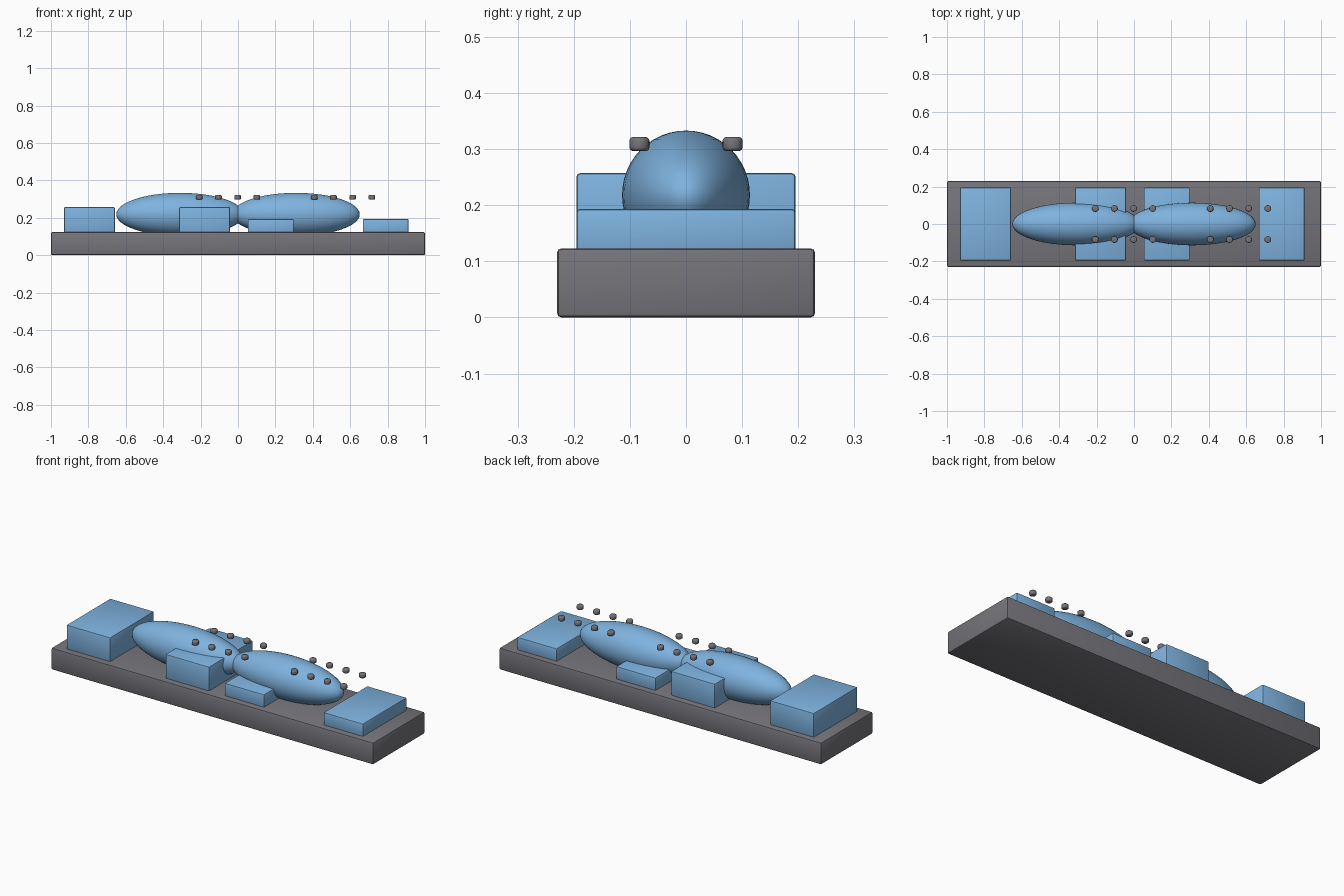
import bpy
from math import radians

cube = bpy.data.objects.get("Cube")
if cube:
    bpy.data.objects.remove(cube, do_unlink=True)


def material(name, rgb):
    mat = bpy.data.materials.new(name)
    mat.use_nodes = True
    mat.diffuse_color = (*rgb, 1)
    mat.node_tree.nodes["Principled BSDF"].inputs["Base Color"].default_value = (*rgb, 1)
    return mat


grey = material("dark grey", (0.18, 0.175, 0.195))
blue = material("sky blue", (0.21, 0.45, 0.74))


def finish(name, mat, bevel=0, segments=2):
    """Name, colour, bevel and smooth the active object."""
    obj = bpy.context.object
    obj.name = name
    obj.data.materials.append(mat)
    bpy.ops.object.transform_apply(location=False, rotation=False, scale=True)
    if bevel:
        mod = obj.modifiers.new("rounded edges", 'BEVEL')
        mod.width = bevel
        mod.segments = segments
        mod.limit_method = 'ANGLE'
        mod.angle_limit = radians(50)
        bpy.ops.object.modifier_apply(modifier=mod.name)
    bpy.ops.object.shade_smooth_by_angle(angle=radians(35))
    return obj


def block(name, mat, x0, x1, half_depth, z0, z1, bevel):
    bpy.ops.mesh.primitive_cube_add(size=1, location=((x0 + x1) / 2, 0, (z0 + z1) / 2))
    bpy.context.object.scale = (x1 - x0, 2 * half_depth, z1 - z0)
    return finish(name, mat, bevel)


# Base slab
TOP = 0.123
block("base_slab", grey, -1, 1, 0.23, 0, TOP, 0.008)

# Rectangular blocks across the slab: name, x range, top height
for name, x0, x1, height in (
        ("tall_end_block", -0.93, -0.658, 0.257),
        ("tall_middle_block", -0.315, -0.043, 0.257),
        ("low_middle_block", 0.053, 0.298, 0.193),
        ("low_end_block", 0.667, 0.912, 0.193)):
    block(name, blue, x0, x1, 0.195, TOP - 0.01, height, 0.006)

# Two long rounded bodies meeting in the middle
for side, name in ((-1, "right_body"), (1, "left_body")):
    bpy.ops.mesh.primitive_uv_sphere_add(segments=48, ring_count=24, radius=1,
                                         location=(side * 0.31, 0, 0.218))
    bpy.context.object.scale = (0.341, 0.114, 0.115)
    finish(name, blue)

# Rows of small rounded studs
for group, start in (("middle", -0.207), ("end", 0.408)):
    for i in range(4):
        for side, label in ((-1, "front"), (1, "back")):
            bpy.ops.mesh.primitive_cylinder_add(
                vertices=16, radius=0.018, depth=0.025,
                location=(start + i * 0.1025, side * 0.083, 0.309))
            finish(f"{group}_{label}_stud_{i + 1}", grey, 0.007, 3)
